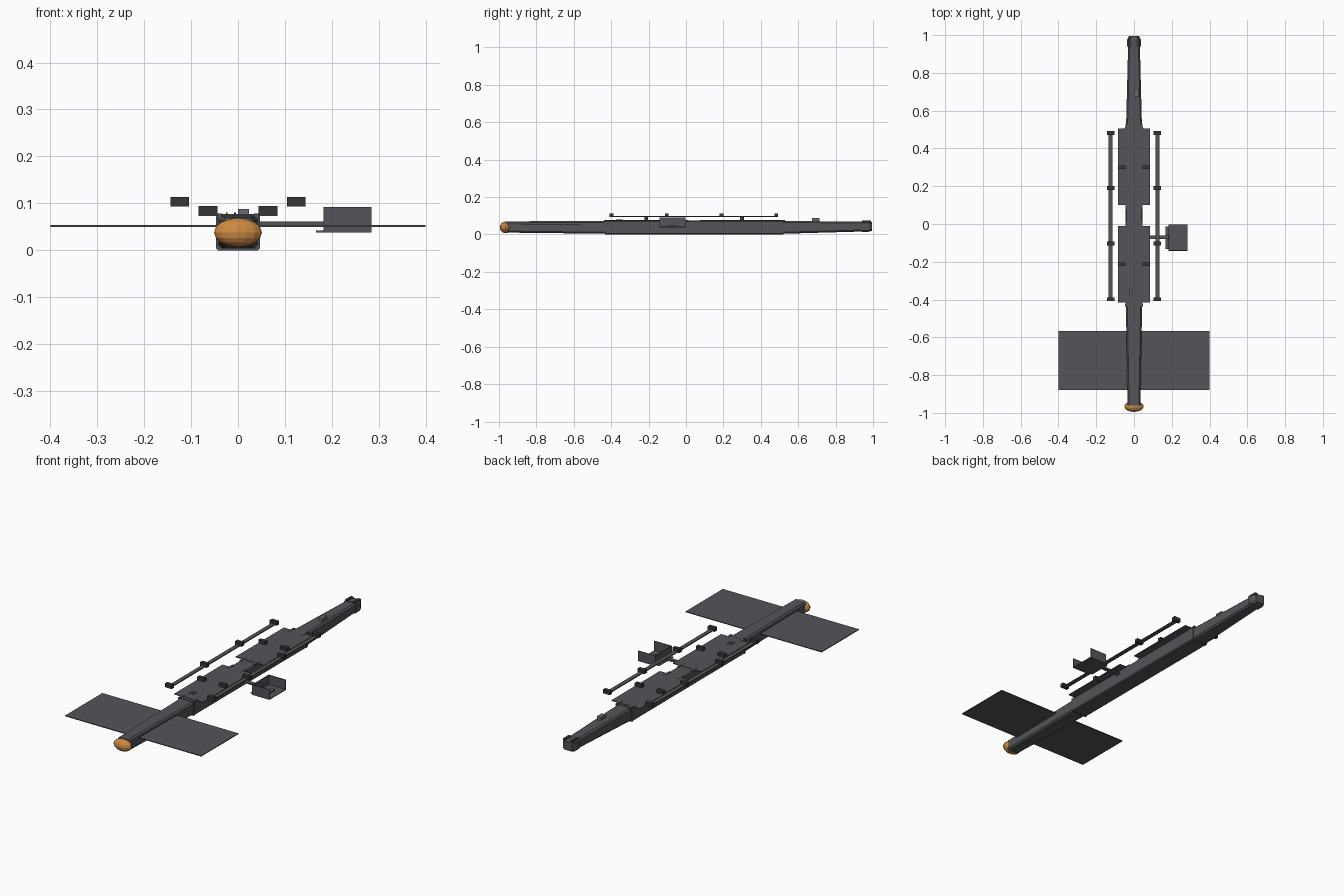
import bpy, bmesh, math
from mathutils import Matrix

if "Cube" in bpy.data.objects:
    bpy.data.objects.remove(bpy.data.objects["Cube"])


def material(name, r, g, b):
    m = bpy.data.materials.new(name)
    m.diffuse_color = (r, g, b, 1)
    m.use_nodes = True
    m.node_tree.nodes["Principled BSDF"].inputs["Base Color"].default_value = m.diffuse_color
    return m


GREY = material("slate_grey", 0.085, 0.09, 0.1)
DARK = material("dark_grey", 0.035, 0.037, 0.04)
RAIL = material("warm_grey", 0.095, 0.085, 0.08)
LIGHT = material("fitting_grey", 0.14, 0.15, 0.165)
ORANGE = material("orange", 0.6, 0.25, 0.055)


def mesh_object(name, bm, mat):
    bmesh.ops.recalc_face_normals(bm, faces=bm.faces)
    me = bpy.data.meshes.new(name)
    bm.to_mesh(me)
    bm.free()
    me.materials.append(mat)
    ob = bpy.data.objects.new(name, me)
    bpy.context.collection.objects.link(ob)
    return ob


def box(name, x0, x1, y0, y1, z0, z1, mat=GREY):
    bm = bmesh.new()
    bmesh.ops.create_cube(bm, size=1)
    m = Matrix.Translation(((x0 + x1) / 2, (y0 + y1) / 2, (z0 + z1) / 2)) \
        @ Matrix.Diagonal((abs(x1 - x0), y1 - y0, z1 - z0, 1))
    bm.transform(m)
    return mesh_object(name, bm, mat)


def loft(name, stations, c, mat=GREY):
    """Chamfered box section along y; station = y, half width, bottom, top."""
    bm = bmesh.new()
    rings = []
    for y, w, b, t in stations:
        pts = [(w - c, b), (w, b + c), (w, t - c), (w - c, t),
               (c - w, t), (-w, t - c), (-w, b + c), (c - w, b)]
        rings.append([bm.verts.new((x, y, z)) for x, z in pts])
    for a, b in zip(rings, rings[1:]):
        for i in range(8):
            j = (i + 1) % 8
            bm.faces.new((a[i], a[j], b[j], b[i]))
    bm.faces.new(rings[0])
    bm.faces.new(rings[-1])
    return mesh_object(name, bm, mat)


# Main beam tapering to both ends, with a sleeve round the middle
loft("main_beam", [(-0.96, 0.034, 0.010, 0.070), (-0.43, 0.043, 0.004, 0.073),
                   (0.52, 0.042, 0.004, 0.073), (0.95, 0.031, 0.016, 0.068)], 0.008)
loft("centre_sleeve", [(-0.43, 0.046, 0.001, 0.075), (0.52, 0.046, 0.001, 0.075)], 0.005)
for y in (-0.43, 0.51):
    loft("sleeve_collar", [(y - 0.004, 0.047, 0, 0.0755), (y + 0.004, 0.047, 0, 0.0755)], 0.004)

# Rear cap block with small lugs
loft("rear_cap", [(0.94, 0.036, 0.014, 0.070), (0.975, 0.036, 0.014, 0.070),
                  (0.995, 0.026, 0.020, 0.066)], 0.008)
for x in (-0.022, 0.022):
    box("rear_lug", x - 0.008, x + 0.008, 0.94, 0.99, 0.064, 0.074, DARK)

# Orange faceted nose
bm = bmesh.new()
bmesh.ops.create_uvsphere(bm, u_segments=16, v_segments=8, radius=1)
bm.transform(Matrix.Translation((0, -0.966, 0.038)) @ Matrix.Diagonal((0.051, 0.029, 0.031, 1)))
mesh_object("nose_dome", bm, ORANGE)

# Broad thin wing panel
box("wing_panel", -0.4, 0.4, -0.88, -0.567, 0.050, 0.054)

# Deck plates with raised corner runners
for y0, y1 in ((-0.415, -0.01), (0.1, 0.505)):
    box("deck_plate", -0.084, 0.084, y0, y1, 0.073, 0.077)
    for s in (-1, 1):
        for y in (y0, y1):
            box("deck_runner", s * 0.034, s * 0.044, y - 0.024, y + 0.024, 0.068, 0.078)

# Side rails with clamps, and deck clamps
for s in (-1, 1):
    box("side_rail", s * 0.113, s * 0.135, -0.4, 0.48, 0.094, 0.099, RAIL)
    for y in (-0.398, -0.103, 0.19, 0.482):
        box("rail_clamp", s * 0.104, s * 0.144, y - 0.01, y + 0.01, 0.093, 0.113, DARK)
    for y in (-0.213, 0.3):
        box("deck_clamp", s * 0.044, s * 0.084, y - 0.01, y + 0.01, 0.073, 0.094, DARK)

# Tray on an arm: front, back and inner walls, open on the outer side
box("tray_arm", 0.04, 0.19, -0.08, -0.06, 0.053, 0.061)
box("tray_lip", 0.166, 0.19, -0.132, -0.012, 0.038, 0.042)
box("tray_floor", 0.182, 0.284, -0.142, -0.002, 0.038, 0.042)
box("tray_inner_wall", 0.182, 0.186, -0.142, -0.002, 0.039, 0.092)
for y in (-0.142, -0.006):
    box("tray_side_wall", 0.182, 0.284, y, y + 0.004, 0.039, 0.092)
box("tray_block", 0.229, 0.25, -0.098, -0.045, 0.042, 0.048)

# Small fittings on top
box("top_fitting", 0.0, 0.023, 0.675, 0.715, 0.068, 0.088, LIGHT)
for x in (-0.024, -0.006):
    box("top_fin", x - 0.002, x + 0.002, -0.375, -0.34, 0.075, 0.080, DARK)
